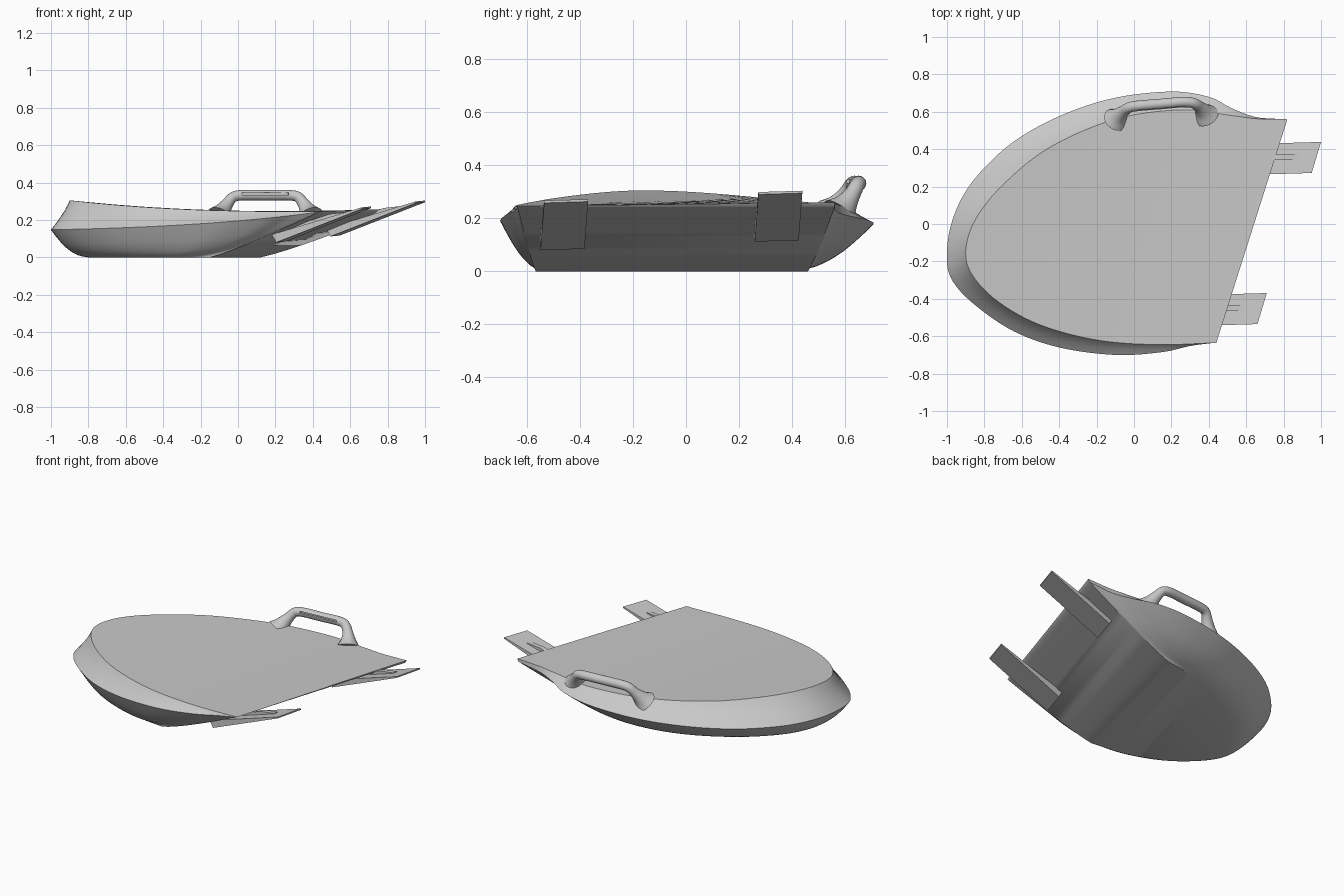
import bpy, bmesh, math
from mathutils import Vector, Matrix

cube = bpy.data.objects.get("Cube")
if cube:
    bpy.data.objects.remove(cube, do_unlink=True)

grey = bpy.data.materials.new("plain grey")
grey.use_nodes = True
grey.diffuse_color = (0.58, 0.58, 0.58, 1)
grey.node_tree.nodes["Principled BSDF"].inputs["Base Color"].default_value = (0.58, 0.58, 0.58, 1)


def make(name, verts, faces, smooth=None):
    """Mesh object from points and faces, with outward normals."""
    mesh = bpy.data.meshes.new(name)
    mesh.from_pydata([tuple(v) for v in verts], [], faces)
    bm = bmesh.new()
    bm.from_mesh(mesh)
    bmesh.ops.remove_doubles(bm, verts=bm.verts, dist=1e-5)
    bmesh.ops.recalc_face_normals(bm, faces=bm.faces)
    bm.to_mesh(mesh)
    bm.free()
    mesh.materials.append(grey)
    obj = bpy.data.objects.new(name, mesh)
    bpy.context.collection.objects.link(obj)
    if smooth:
        shade(obj, smooth)
    return obj


def shade(obj, angle):
    bpy.ops.object.select_all(action='DESELECT')
    obj.select_set(True)
    bpy.context.view_layer.objects.active = obj
    bpy.ops.object.shade_smooth_by_angle(angle=math.radians(angle))


def spline(points, count):
    """Smooth curve through the points, evenly resampled by length."""
    p = [Vector(q) for q in points]
    p = [p[0] * 2 - p[1]] + p + [p[-1] * 2 - p[-2]]
    fine = []
    for a, b, c, d in zip(p, p[1:], p[2:], p[3:]):
        for k in range(20):
            t = k / 20
            fine.append((b * 2 + (c - a) * t + (a * 2 - b * 5 + c * 4 - d) * t ** 2
                         + (b * 3 - a - c * 3 + d) * t ** 3) / 2)
    fine.append(p[-2])
    dist = [0]
    for a, b in zip(fine, fine[1:]):
        dist.append(dist[-1] + (b - a).length)
    out, j = [], 0
    for k in range(count):
        s = dist[-1] * k / (count - 1)
        while j < len(fine) - 2 and dist[j + 1] < s:
            j += 1
        f = (s - dist[j]) / (dist[j + 1] - dist[j])
        out.append(fine[j].lerp(fine[j + 1], f))
    return out


# Hull: outlines run from the near stern corner round the nose to the far one
N = 120
deck = spline([(.44, -.635), (.12, -.645), (-.2, -.62), (-.5, -.54), (-.72, -.42), (-.86, -.28),
               (-.9, -.15), (-.85, .02), (-.7, .21), (-.45, .41), (-.1, .56), (.25, .61),
               (.52, .58), (.65, .563), (.82, .56)], N)
rim = spline([(.43, -.635), (.3, -.652), (.15, -.685), (-.1, -.7), (-.4, -.66), (-.65, -.57),
              (-.86, -.425), (-.97, -.305), (-1, -.2), (-.985, -.03), (-.92, .14), (-.81, .29),
              (-.63, .45), (-.38, .585), (-.1, .675), (.2, .708), (.4, .68), (.52, .62),
              (.65, .572), (.81, .56)], N)
keel = spline([(-.15, -.567), (-.4, -.53), (-.61, -.43), (-.75, -.3), (-.8, -.17),
               (-.75, -.01), (-.56, .18), (-.32, .34), (-.05, .43), (.12, .46)], N)


def deck_height(x):
    return .245 + .06 * max(0, (.4 - x) / 1.3) ** 2.5 + .035 * max(0, x - .4)


stern = [abs(2 * i / (N - 1) - 1) for i in range(N)]   # 0 at the nose, 1 at the stern
deck = [Vector((v.x, v.y, deck_height(v.x))) for v in deck]
rim = [Vector((v.x, v.y, .147 + .095 * s ** 2.7)) for v, s in zip(rim, stern)]
keel = [v.to_3d() for v in keel]

rings = [deck]
for f in (.3, .6, .85):      # slightly hollow flank above the rim
    rings.append([a + Vector(((b.x - a.x) * f ** 1.25, (b.y - a.y) * f ** 1.25, (b.z - a.z) * f))
                  for a, b in zip(deck, rim)])
rings.append(rim)
belly = spline([(0, 1), (.15, .73), (.35, .42), (.55, .2), (.75, .065), (1, 0)], 16)
for across, up in belly[1:]:  # rounded underside that straightens into the stern ramp
    ring = []
    for b, c, s in zip(rim, keel, stern):
        p = b.lerp(c, across)
        w = s ** 8
        p.z = b.z * (up * (1 - w) + (1 - across) ** 1.15 * w)
        ring.append(p)
    rings.append(ring)

verts = [v for ring in rings for v in ring]
faces = []
for r in range(len(rings) - 1):
    for i in range(N):        # last span closes the sloping stern
        j = (i + 1) % N
        faces.append((r * N + i, r * N + j, r * N + N + j, r * N + N + i))
for base in (0, (len(rings) - 1) * N):  # deck and bottom strips
    for i in range(N // 2 - 1):
        faces.append((base + i, base + i + 1, base + N - 2 - i, base + N - 1 - i))
make("hull", verts, faces, 28)

# Handle: tube with flared feet; each point is x, y, z, radius
path = spline([(-.095, .557, .222, .07), (-.08, .578, .252, .046), (-.056, .602, .288, .032),
               (-.025, .623, .323, .028), (.025, .632, .332, .028), (.15, .642, .332, .028),
               (.27, .652, .332, .028), (.32, .645, .323, .028), (.35, .626, .288, .032),
               (.371, .602, .252, .046), (.385, .58, .222, .07)], 60)
SIDES = 20
verts, faces = [], []
for i, q in enumerate(path):
    along = (path[min(i + 1, 59)] - path[max(i - 1, 0)]).to_3d().normalized()
    side = along.cross(Vector((.05, -.8, .6))).normalized()
    out = side.cross(along)
    for k in range(SIDES):
        a = math.tau * k / SIDES
        verts.append(q.to_3d() + (side * math.cos(a) + out * math.sin(a)) * q[3])
for i in range(59):
    for k in range(SIDES):
        n = (k + 1) % SIDES
        faces.append((i * SIDES + k, i * SIDES + n, (i + 1) * SIDES + n, (i + 1) * SIDES + k))
faces += [tuple(range(SIDES)), tuple(range(59 * SIDES, 60 * SIDES))]
handle = make("handle", verts, faces)

# Finger slot cut along the front of the grip
bpy.ops.mesh.primitive_cube_add(size=1)
cutter = bpy.context.object
cutter.name = "slot_cutter"
cutter.hide_render = True
cutter.matrix_world = (Matrix.Translation((.145, .615, .34)) @ Matrix.Rotation(.08, 4, 'Z')
                       @ Matrix.Diagonal((.25, .025, .012, 1)))
bpy.context.view_layer.update()
cut = handle.modifiers.new("slot", 'BOOLEAN')
cut.object = cutter
cut.operation = 'DIFFERENCE'
bpy.context.view_layer.objects.active = handle
bpy.ops.object.modifier_apply(modifier=cut.name)
bpy.data.objects.remove(cutter, do_unlink=True)
shade(handle, 40)


def skewed_bar(name, profile, y, width, move):
    """Side profile in x and z, carried across y along the slanted stern."""
    n = len(profile)
    pts = [Vector((x + s * width * .3, y + s * width + .03 * (x - .2), z + s * width * .03)) + Vector(move)
           for s in (0, 1) for x, z in profile]
    quads = [(i, (i + 1) % n, n + (i + 1) % n, n + i) for i in range(n)]
    make(name, pts, quads + [tuple(range(n)), tuple(range(n, 2 * n))])


# Stern flaps, each with a rib on top
flap = [(.18, .122), (.205, .08), (.66, .258), (.66, .267)]
rib = [(.24, .12), (.29, .165), (.49, .232), (.58, .242), (.58, .232)]
for label, move in (("right", (0, 0, 0)), ("left", (.29, .808, .032))):
    skewed_bar(label + "_flap", flap, -.549, .166, move)
    skewed_bar(label + "_rib", rib, -.475, .03, move)
